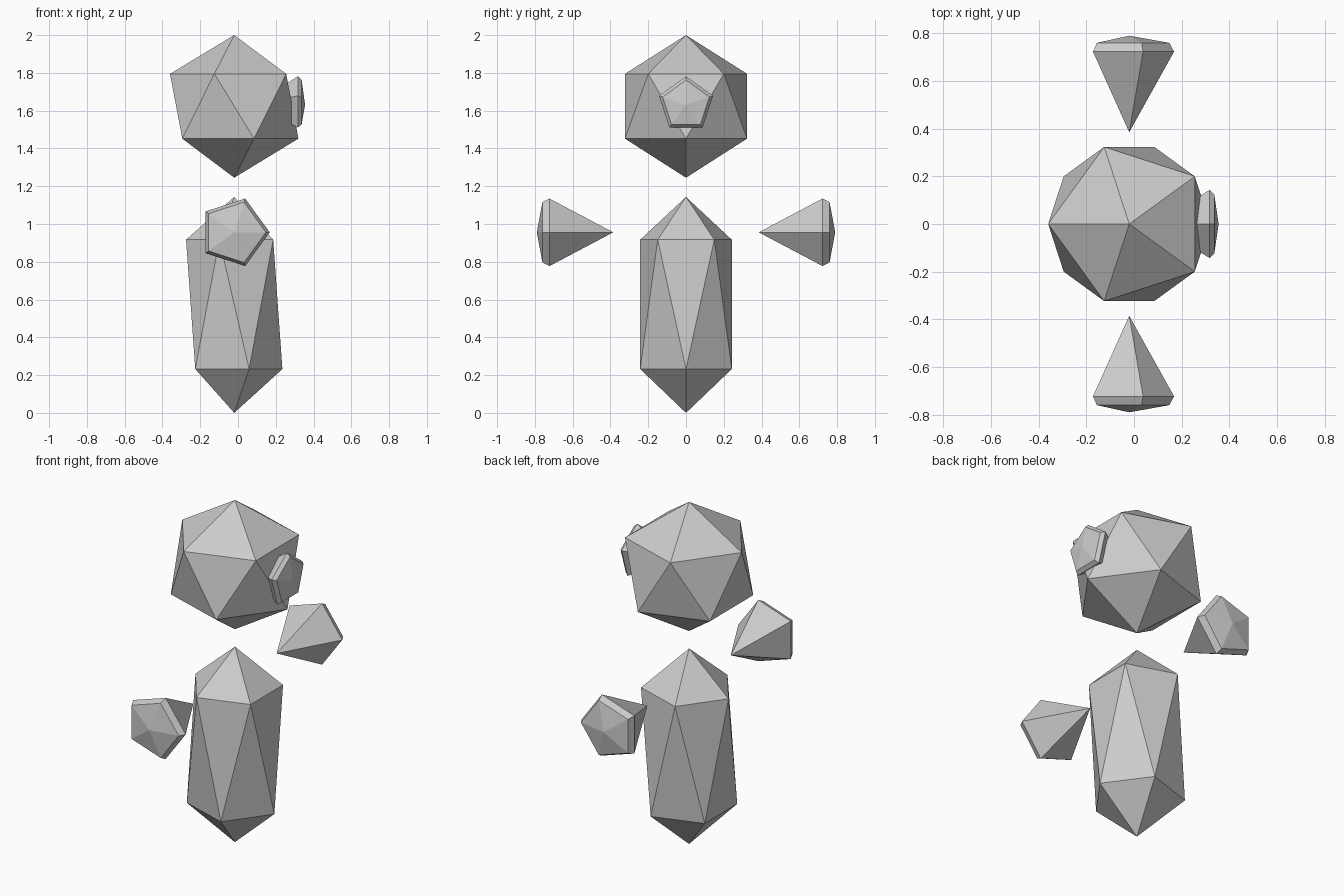
import bpy
import bmesh
from math import sin, cos, tau, pi
from mathutils import Euler

SIDES = 5
CENTRE_X = -0.02

cube = bpy.data.objects.get("Cube")
if cube:
    bpy.data.objects.remove(cube, do_unlink=True)

# One plain grey material
grey = bpy.data.materials.new("grey")
grey.use_nodes = True
colour = (0.6, 0.6, 0.6, 1)
grey.diffuse_color = colour
grey.node_tree.nodes["Principled BSDF"].inputs["Base Color"].default_value = colour


def crystal(name, rings, location, rotation=(0, 0, 0)):
    """Convex faceted solid from (radius, height, twist) rings; radius 0 is a tip."""
    bm = bmesh.new()
    for radius, height, twist in rings:
        for i in range(SIDES if radius else 1):
            a = twist + tau * i / SIDES
            bm.verts.new((radius * cos(a), radius * sin(a), height))
    bmesh.ops.convex_hull(bm, input=bm.verts[:])
    bmesh.ops.dissolve_limit(bm, angle_limit=0.01, verts=bm.verts[:], edges=bm.edges[:])
    bmesh.ops.recalc_face_normals(bm, faces=bm.faces[:])
    mesh = bpy.data.meshes.new(name)
    bm.to_mesh(mesh)
    bm.free()
    mesh.materials.append(grey)
    obj = bpy.data.objects.new(name, mesh)
    obj.location = location
    obj.rotation_euler = Euler(rotation)
    bpy.context.collection.objects.link(obj)
    return obj


def bipyramid(radius, bottom, low, high, top):
    """Two pointed caps joined by a band of triangles between twisted rings."""
    return [(0, bottom, 0), (radius, low, 0), (radius, high, pi), (0, top, 0)]


def gem(radius, crown_radius, tip, crown, peak, twist):
    """Cut gem: long point behind, girdle at height 0, bevelled crown in front."""
    return [(0, -tip, 0), (radius, 0, twist), (crown_radius, crown, twist), (0, peak, 0)]


# Head and body
crystal("head", bipyramid(0.34, 1.245, 1.452, 1.795, 2.0), (CENTRE_X, 0, 0))
crystal("body", bipyramid(0.255, 0.0, 0.232, 0.917, 1.143), (CENTRE_X, 0, 0))

# Face gem set into the head
crystal("face_gem", gem(0.15, 0.13, 0.23, 0.02, 0.038, pi), (0.317, 0, 1.632), (0, pi / 2, 0))

# Floating hands, points turned inwards
for name, side in (("front_hand", -1), ("back_hand", 1)):
    crystal(name, gem(0.188, 0.168, 0.338, 0.037, 0.067, 0),
            (CENTRE_X, side * 0.723, 0.956), (-side * pi / 2, 0, 0))
